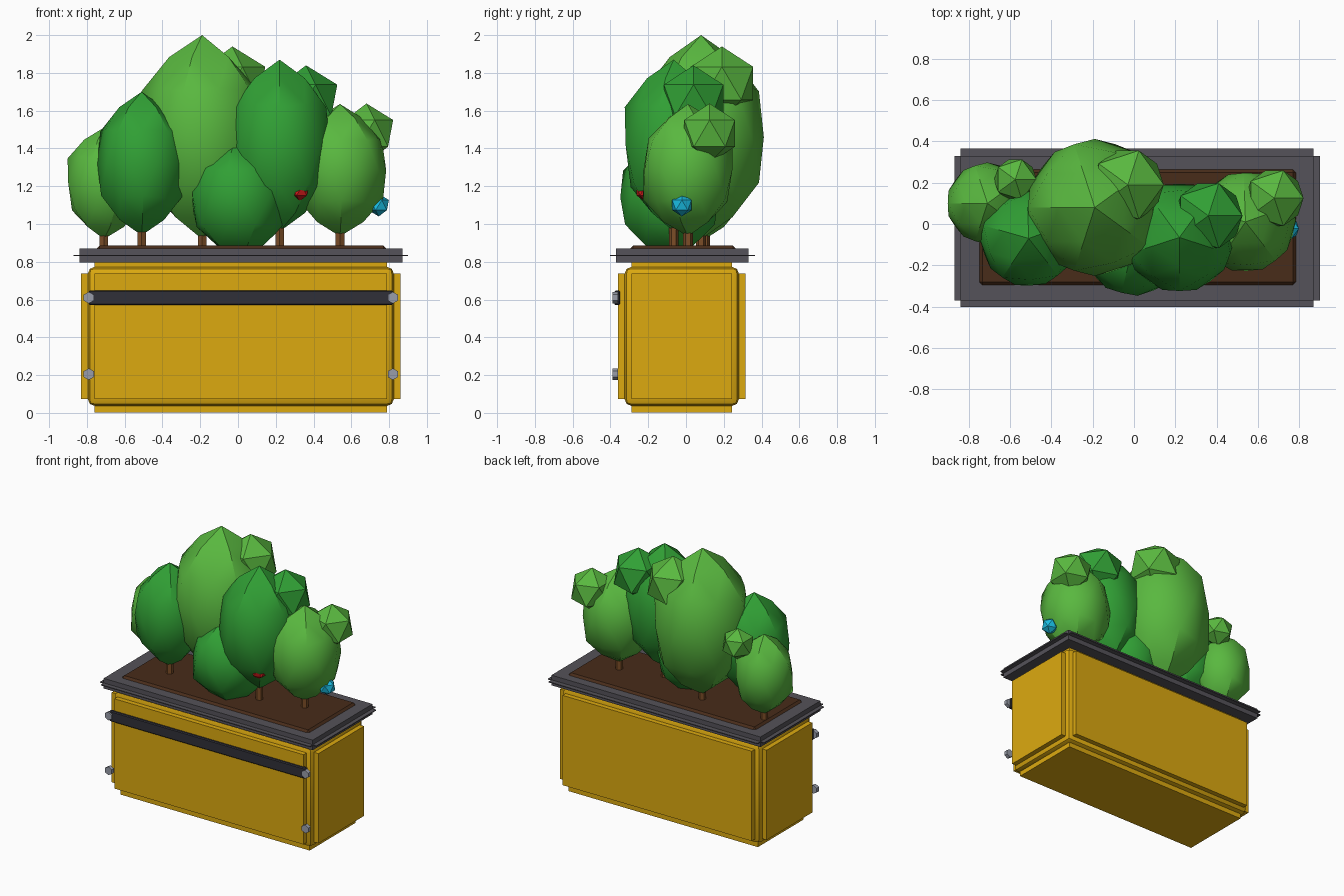
import bpy, bmesh, math
from mathutils import Matrix, Vector

if "Cube" in bpy.data.objects:
    bpy.data.objects.remove(bpy.data.objects["Cube"])

def material(name, rgb):
    m = bpy.data.materials.new(name)
    m.diffuse_color = (*rgb, 1)
    m.use_nodes = True
    m.node_tree.nodes["Principled BSDF"].inputs["Base Color"].default_value = m.diffuse_color
    return m

YELLOW = material("yellow", (0.72, 0.40, 0.005))
RIM = material("rim_grey", (0.09, 0.085, 0.1))
BAND = material("band_dark", (0.03, 0.03, 0.04))
SOIL = material("soil", (0.065, 0.025, 0.01))
STEEL = material("steel", (0.32, 0.34, 0.4))
BARK = material("bark", (0.2, 0.075, 0.02))
LIGHT = material("leaf_light", (0.1, 0.48, 0.05))
DARK = material("leaf_dark", (0.03, 0.35, 0.035))
BLUE = material("blue", (0.01, 0.5, 0.75))
RED = material("red", (0.6, 0.01, 0.01))

def finish(name, bm, mat, smooth=False):
    bmesh.ops.recalc_face_normals(bm, faces=bm.faces)
    me = bpy.data.meshes.new(name)
    bm.to_mesh(me)
    bm.free()
    me.materials.append(mat)
    ob = bpy.data.objects.new(name, me)
    bpy.context.collection.objects.link(ob)
    if smooth:
        bpy.context.view_layer.objects.active = ob
        ob.select_set(True)
        bpy.ops.object.shade_smooth_by_angle(angle=math.radians(35))
        ob.select_set(False)
    return ob

def add_box(bm, lo, hi, bevel=0, segments=1):
    lo, hi = Vector(lo), Vector(hi)
    mat = Matrix.Translation((lo + hi) / 2) @ Matrix.Diagonal((*(hi - lo), 1))
    r = bmesh.ops.create_cube(bm, size=1, matrix=mat)
    if bevel:
        edges = {e for v in r["verts"] for e in v.link_edges}
        bmesh.ops.bevel(bm, geom=list(edges), offset=bevel, segments=segments,
                        profile=0.5, affect='EDGES')

def box(name, lo, hi, mat, bevel=0, segments=1):
    bm = bmesh.new()
    add_box(bm, lo, hi, bevel, segments)
    return finish(name, bm, mat)

def cylinder(name, center, radius, depth, mat, rot=Matrix(), sides=6):
    bm = bmesh.new()
    bmesh.ops.create_cone(bm, cap_ends=True, segments=sides, radius1=radius, radius2=radius,
                          depth=depth, matrix=Matrix.Translation(center) @ rot)
    return finish(name, bm, mat)

def ico(name, center, r, rz, mat, turn=0, rounded=False):
    bm = bmesh.new()
    bmesh.ops.create_icosphere(bm, subdivisions=1, radius=1)
    if rounded:  # split the facets and bulge them slightly
        bmesh.ops.subdivide_edges(bm, edges=bm.edges[:], cuts=1, use_grid_fill=True)
        for v in bm.verts:
            v.co *= v.co.length ** -0.5
    bm.transform(Matrix.Translation(center) @ Matrix.Diagonal((r, r, rz, 1))
                 @ Matrix.Rotation(math.radians(turn), 4, 'Z'))
    return finish(name, bm, mat, rounded)

# planter: chamfered core with a raised panel on every face
core_lo, core_hi, edge = (-0.795, -0.325, 0.037), (0.825, 0.28, 0.773), 0.036
bm = bmesh.new()
add_box(bm, core_lo, core_hi, edge, 2)
for axis in range(3):
    lo = [c + edge for c in core_lo]
    hi = [c - edge for c in core_hi]
    lo[axis] -= 2 * edge
    hi[axis] += 2 * edge
    add_box(bm, lo, hi)
finish("planter_body", bm, YELLOW, True)

# rim: slab with thin flanges on all four sides
bm = bmesh.new()
add_box(bm, (-0.84, -0.37, 0.795), (0.87, 0.33, 0.87))
add_box(bm, (-0.87, -0.37, 0.83), (0.90, 0.33, 0.836))
add_box(bm, (-0.84, -0.402, 0.83), (0.87, 0.365, 0.836))
finish("planter_rim", bm, RIM)

box("soil", (-0.75, -0.297, 0.83), (0.785, 0.265, 0.885), SOIL, 0.016)

# front band and hexagonal bolts
box("front_band", (-0.79, -0.379, 0.57), (0.82, -0.35, 0.648), BAND, 0.006)
for i, x in enumerate((-0.79, 0.82)):
    for j, z in enumerate((0.205, 0.61)):
        cylinder(f"bolt_{i}_{j}", (x, -0.374, z), 0.031, 0.028, STEEL,
                 Matrix.Rotation(math.pi / 2, 4, 'X'))

# bushes: x, y, centre z, radius, half height, colour, turn
bushes = [
    (-0.19, 0.08, 1.46, 0.36, 0.54, LIGHT, 180),
    (-0.51, -0.07, 1.32, 0.255, 0.38, DARK, 20),
    (-0.71, 0.10, 1.215, 0.215, 0.295, LIGHT, 180),
    (0.00, -0.09, 1.14, 0.28, 0.32, DARK, 40),
    (0.22, -0.065, 1.415, 0.29, 0.455, DARK, 54),
    (0.54, 0.01, 1.285, 0.265, 0.35, LIGHT, 20),
]
for i, (x, y, z, r, rz, mat, turn) in enumerate(bushes):
    ico(f"bush_{i}", (x, y, z), r, rz, mat, turn, True)
    if x:
        top = z - rz * 0.7
        cylinder(f"trunk_{i}", (x, y, (0.85 + top) / 2), 0.026, top - 0.85, BARK)

# small faceted leaf clusters
for i, (x, y, z, r, mat) in enumerate([
        (-0.03, 0.19, 1.745, 0.195, LIGHT), (-0.575, 0.215, 1.445, 0.115, LIGHT),
        (0.36, 0.04, 1.655, 0.185, DARK), (0.68, 0.125, 1.48, 0.158, LIGHT)]):
    ico(f"leaf_cluster_{i}", (x, y, z), r, r, mat)

# flowers
ico("blue_flower", (0.745, -0.022, 1.10), 0.06, 0.06, BLUE)
ico("red_flower", (0.325, -0.215, 1.175), 0.055, 0.055, RED)
